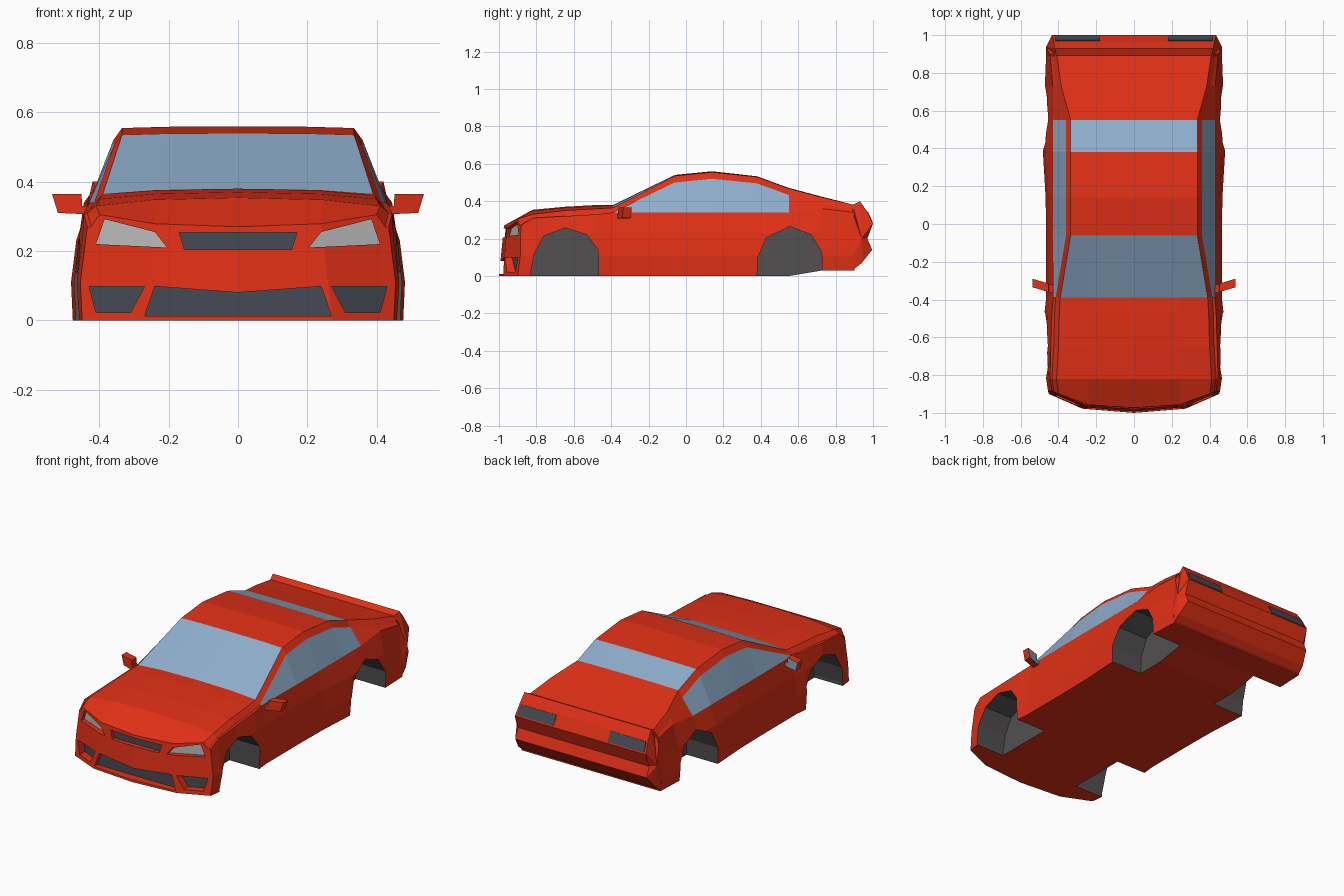
import bpy, bmesh

if "Cube" in bpy.data.objects:
    bpy.data.objects.remove(bpy.data.objects["Cube"])


def material(name, r, g, b):
    m = bpy.data.materials.new(name)
    m.diffuse_color = (r, g, b, 1)
    m.use_nodes = True
    m.node_tree.nodes["Principled BSDF"].inputs["Base Color"].default_value = m.diffuse_color
    return m


MATS = [material("red_paint", .75, .03, .008), material("glass", .27, .42, .6),
        material("dark_trim", .06, .07, .09), material("lamp", .5, .5, .5),
        material("wheel_well", .085, .08, .08)]
RED, GLASS, DARK, LAMP, WELL = range(5)


def finish(bm, name):
    bmesh.ops.recalc_face_normals(bm, faces=bm.faces)
    me = bpy.data.meshes.new(name)
    bm.to_mesh(me)
    bm.free()
    for m in MATS:
        me.materials.append(m)
    ob = bpy.data.objects.new(name, me)
    bpy.context.collection.objects.link(ob)
    return ob


def prism(bm, a, b, mat_a=RED, mat_b=RED, mat_side=RED):
    """Solid between two matching loops of points."""
    va, vb = [bm.verts.new(p) for p in a], [bm.verts.new(p) for p in b]
    bm.faces.new(va).material_index = mat_a
    bm.faces.new(vb[::-1]).material_index = mat_b
    n = len(va)
    for i in range(n):
        j = (i + 1) % n
        bm.faces.new((va[j], va[i], vb[i], vb[j])).material_index = mat_side


# Body stations: y, underside z, half width, shoulder x, shoulder z, top edge x, top edge z, crown
STATIONS = [
    (-1.00, 0, .455, .435, .27, .40, .305, -.035),
    (-.82, 0, .465, .445, .31, .41, .33, .024),
    (-.65, 0, .478, .440, .32, .40, .35, .02),
    (-.47, 0, .474, .435, .33, .395, .36, .02),
    (-.39, 0, .465, .427, .34, .39, .365, .015),
    (-.06, 0, .465, .430, .34, .335, .535, .005),
    (.14, 0, .468, .430, .34, .335, .555, .005),
    (.38, 0, .482, .430, .34, .335, .53, .003),
    (.55, 0, .480, .430, .34, .335, .468, .003),
    (.73, .03, .472, .430, .36, .385, .42, .003),
    (.90, .03, .465, .445, .34, .41, .38, 0)]


def section(i):
    y, zb, w, xs, zs, xt, zt, c = STATIONS[i]
    half = [(0, zb), (.6 * w, zb), (w - .005, zb), (w, .11), (w - .015, .23), (xs, zs),
            (min(xs, xt + .025), max(zs, zt - .035)), (xt, zt),
            (.6 * xt, zt + .75 * c), (0, zt + c)]
    ring = half + [(-x, z) for x, z in half[8:0:-1]]
    if i == 0:  # the nose is bowed in plan and leans back
        return [(x, y + .1 * abs(x / .45) ** 3 + .1 * z, z) for x, z in ring]
    return [(x, y, z) for x, z in ring]


# Body shell, with windows as coloured loft faces
bm = bmesh.new()
rings = [[bm.verts.new(p) for p in section(i)] for i in range(len(STATIONS))]
for i in range(len(rings) - 1):
    for k in range(18):
        j = (k + 1) % 18
        f = bm.faces.new((rings[i][k], rings[i][j], rings[i + 1][j], rings[i + 1][k]))
        side = k in (5, 12) and 4 <= i <= 7
        screen = k in (7, 8, 9, 10) and i in (4, 7)
        f.material_index = GLASS if side or screen else RED
for idx in ((0, 1, 8, 9), (1, 2, 3, 4, 5, 6, 7, 8)):
    bm.faces.new([rings[0][k] for k in idx])
    bm.faces.new([rings[0][-k % 18] for k in idx])
bm.faces.new(rings[-1])
body = finish(bm, "car_body")

# Cutter for wheel wells, lamp recesses, grille and lower intakes
bm = bmesh.new()


def recess(poly, y0, slope, mat, both=True):
    for s in (1, -1) if both else (1,):
        prism(bm, [(s * x, -1.1, z) for x, z in poly],
              [(s * x, y0 + slope * x * (1 if both else 0), z) for x, z in poly], RED, mat, RED)


recess([(.205, .21), (.41, .22), (.385, .292), (.24, .255)], -1.02, .366, LAMP)
recess([(.155, .205), (.17, .253), (-.17, .253), (-.155, .205)], -.95, 0, DARK, False)
recess([(-.27, .012), (.27, .012), (.24, .098), (0, .08), (-.24, .098)], -.945, 0, DARK, False)
recess([(.27, .098), (.43, .098), (.41, .022), (.31, .022)], -1.056, .466, DARK)
FRONT_ARCH = [(-.83, -.05), (-.83, .02), (-.81, .12), (-.76, .215), (-.645, .257),
              (-.53, .22), (-.47, .14), (-.465, -.05)]
REAR_ARCH = [(.377, -.05), (.385, .1), (.43, .205), (.555, .265), (.67, .22),
             (.725, .13), (.732, -.05)]
for arch in (FRONT_ARCH, REAR_ARCH):
    for s in (1, -1):
        prism(bm, [(s * .27, y, z) for y, z in arch], [(s * .6, y, z) for y, z in arch],
              WELL, WELL, WELL)
cutter = finish(bm, "recess_cutter")
cutter.hide_render = True
mod = body.modifiers.new("recesses", 'BOOLEAN')
mod.operation = 'DIFFERENCE'
mod.solver = 'EXACT'
mod.object = cutter
bpy.context.view_layer.objects.active = body
body.select_set(True)
bpy.ops.object.modifier_apply(modifier=mod.name)
bpy.data.objects.remove(cutter)

# Rear bumper and tail: side profile (half width, y, z) swept across the car
TAIL = [(.46, .89, .03), (.455, .94, .07), (.435, .995, .14), (.435, .97, .2), (.435, 1, .28),
        (.425, .965, .35), (.42, .93, .40), (.41, .89, .38), (.445, .89, .34),
        (.45, .89, .23), (.465, .89, .11)]
bm = bmesh.new()
n = len(TAIL)
L = [bm.verts.new((-x, y, z)) for x, y, z in TAIL]
R = [bm.verts.new(p) for p in TAIL]
for i in range(n):
    j = (i + 1) % n
    bm.faces.new((L[i], L[j], R[j], R[i]))
for s, loop in ((-1, L), (1, R)):
    hub = bm.verts.new((s * .465, .94, .2))
    for i in range(n):
        bm.faces.new((loop[i], loop[(i + 1) % n], hub))
finish(bm, "rear_bumper")

# Tail lamps: thin slabs on the upper rear face
bm = bmesh.new()
for s in (1, -1):
    quad = [(.18, .996, .287), (.42, .996, .287), (.415, .97, .343), (.18, .97, .343)]
    prism(bm, [(s * x, y - .01, z - .004) for x, y, z in quad],
          [(s * x, y + .003, z + .001) for x, y, z in quad], DARK, DARK, DARK)
finish(bm, "tail_lamps")

# Door mirrors, swept back with glass on the rear face
SHAPE = [(.41, .305), (.52, .31), (.537, .365), (.452, .365), (.45, .33), (.41, .33)]
bm = bmesh.new()
for s in (1, -1):
    prism(bm, [(s * x, -.37 + .3 * (x - .42), z) for x, z in SHAPE],
          [(s * x, -.325 + .3 * (x - .42), z) for x, z in SHAPE], RED, GLASS, RED)
finish(bm, "door_mirrors")
